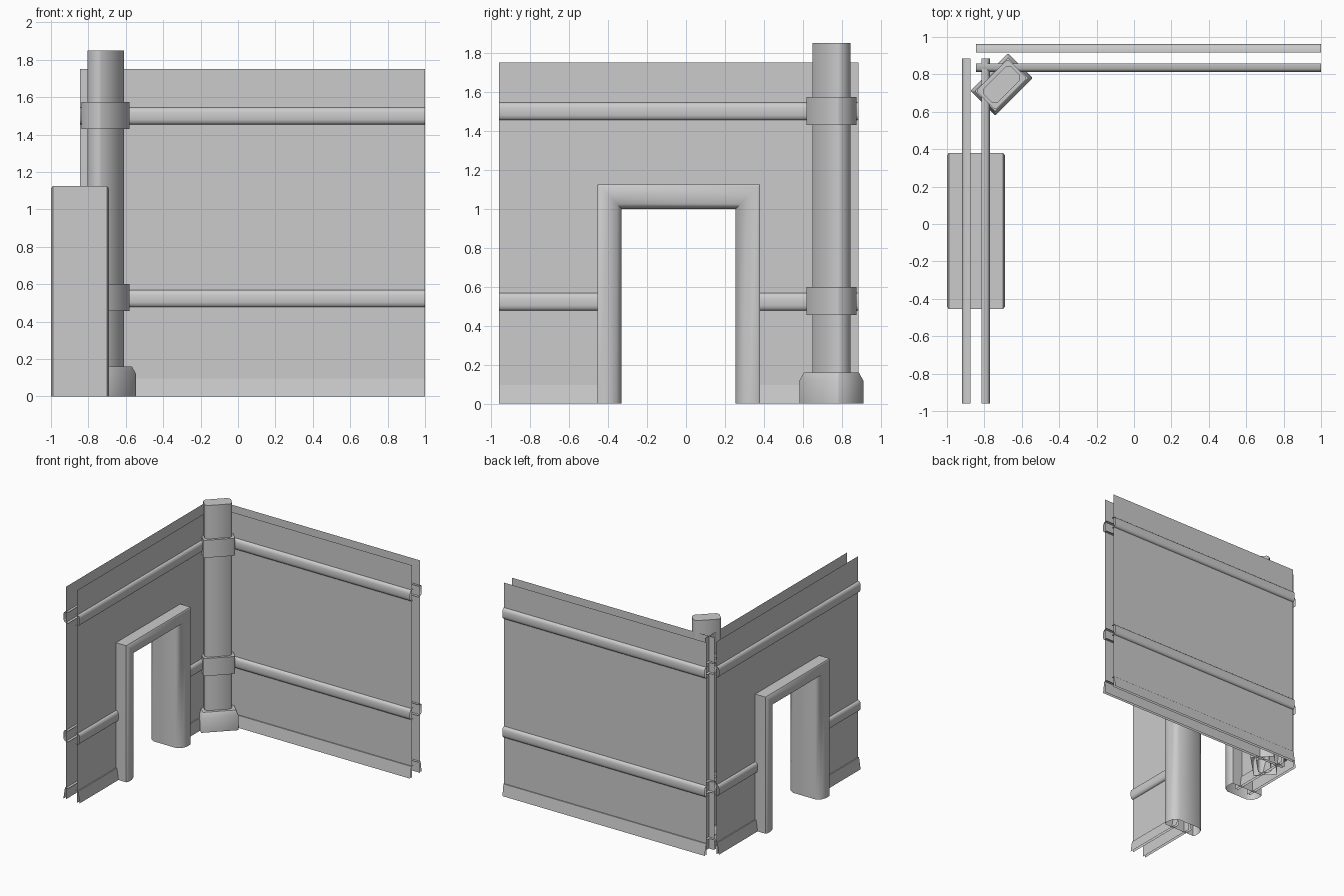
import bpy
import math
from mathutils import Vector

cube = bpy.data.objects.get("Cube")
if cube:
    bpy.data.objects.remove(cube, do_unlink=True)

grey = bpy.data.materials.new("plain_grey")
grey.use_nodes = True
COLOUR = (0.6, 0.6, 0.6, 1)
grey.diffuse_color = COLOUR
grey.node_tree.nodes["Principled BSDF"].inputs["Base Color"].default_value = COLOUR


def make(name, verts, faces, smooth=True):
    mesh = bpy.data.meshes.new(name)
    mesh.from_pydata([tuple(v) for v in verts], [], faces)
    mesh.materials.append(grey)
    if smooth:
        mesh.shade_smooth()
        mesh.set_sharp_from_angle(angle=math.radians(50))
    obj = bpy.data.objects.new(name, mesh)
    bpy.context.collection.objects.link(obj)
    return obj


def loft(name, rings, closed=True, cap_end=False):
    """Skin a list of equal-length rings of points."""
    n = len(rings[0])
    verts = [p for ring in rings for p in ring]
    faces = []
    for r in range(len(rings) - 1):
        for i in range(n if closed else n - 1):
            j = (i + 1) % n
            faces.append((r * n + i, r * n + j, (r + 1) * n + j, (r + 1) * n + i))
    if cap_end:
        faces.append(tuple(range((len(rings) - 1) * n, len(rings) * n)))
    return make(name, verts, faces)


WALL_TOP = 1.75
RAIL_HEIGHTS = (0.523, 1.5)
RAIL = [(-.022, .045), (.006, .045), (.017, .036), (.022, .02),
        (.022, -.02), (.017, -.036), (.006, -.045), (-.022, -.045)]
BASEBOARD = [(-.022, .095), (.008, .095), (.022, 0)]

# door frame extents along y, and its height and trim width
DOOR_Y = (-.455, .38)
DOOR_TOP = 1.125
TRIM = .125


def wall_skin(name, at, span, door=None):
    """One sheet with rails; at(s, out, z) places a point on the wall."""
    # sheet, split around the doorway
    if door:
        d0, d1, dz = door
        panels = [(span[0], d0, 0), (d0, d1, dz), (d1, span[1], 0)]
        low_runs = [(span[0], d0), (d1, span[1])]
    else:
        panels = [(span[0], span[1], 0)]
        low_runs = [span]
    verts, faces = [], []
    for a, b, z in panels:
        k = len(verts)
        verts += [at(a, 0, z), at(b, 0, z), at(b, 0, WALL_TOP), at(a, 0, WALL_TOP)]
        faces.append((k, k + 1, k + 2, k + 3))
    make(name + "_panel", verts, faces, smooth=False)

    # rounded rails and sloped baseboard, stopping inside the door trim
    def bar(part, profile, run, z0):
        loft(name + part, [[at(s, o, z + z0) for o, z in profile] for s in run],
             closed=False)

    bar("_upper_rail", RAIL, span, RAIL_HEIGHTS[1])
    for run in low_runs:
        bar("_lower_rail", RAIL, run, RAIL_HEIGHTS[0])
        bar("_baseboard", BASEBOARD, run, 0)


# walls, each an inner and outer sheet
half = TRIM / 2
opening = (DOOR_Y[0] + half, DOOR_Y[1] - half, DOOR_TOP - half)
wall_skin("back_wall_inner", lambda s, o, z: (s, .835 - o, z), (-.845, 1))
wall_skin("back_wall_outer", lambda s, o, z: (s, .94 + o, z), (-.845, 1))
wall_skin("side_wall_inner", lambda s, o, z: (-.793 + o, s, z), (-.96, .885), opening)
wall_skin("side_wall_outer", lambda s, o, z: (-.897 - o, s, z), (-.96, .885), opening)

# door frame, a mitred profile of (inset, depth) swept up, across and down
side = [(0, .145), (.012, .154), (.06, .154), (.1, .14), (TRIM, .1)]
trim = side + [(w, -d) for w, d in reversed(side)]
y0, y1 = DOOR_Y
loft("door_frame", [
    [(-.845 + d, y0 + w, 0) for w, d in trim],
    [(-.845 + d, y0 + w, DOOR_TOP - w) for w, d in trim],
    [(-.845 + d, y1 - w, DOOR_TOP - w) for w, d in trim],
    [(-.845 + d, y1 - w, 0) for w, d in trim]])

# corner column, turned to face the room
CENTRE = Vector((-.708, .746, 0))
ALONG = Vector((1, 1, 0)).normalized()
ACROSS = Vector((1, -1, 0)).normalized()


def column_ring(a, b, c, z):
    """Rectangle of half sizes a and b with corners cut by c."""
    pts = [(a - c, -b), (a, c - b), (a, b - c), (a - c, b),
           (c - a, b), (-a, b - c), (-a, c - b), (c - a, -b)]
    return [CENTRE + ALONG * u + ACROSS * v + Vector((0, 0, z)) for u, v in pts]


loft("column_shaft", [column_ring(.105, .053, .02, z) for z in (0, 1.85)], cap_end=True)
loft("column_base", [column_ring(.142, .093, .004, 0),
                     column_ring(.142, .093, .004, .12),
                     column_ring(.126, .077, .004, .16)], cap_end=True)
for name, z in (("lower_collar", RAIL_HEIGHTS[0] + .005), ("upper_collar", RAIL_HEIGHTS[1] + .002)):
    collar = loft(name, [column_ring(.12, .073, .012, z + dz) for dz in (-.072, .072)],
                  cap_end=True)
    # close the underside too
    mesh = collar.data
    pts = [v.co.copy() for v in mesh.vertices]
    faces = [tuple(p.vertices) for p in mesh.polygons] + [tuple(reversed(range(8)))]
    mesh.clear_geometry()
    mesh.from_pydata(pts, [], faces)
    mesh.shade_smooth()
    mesh.set_sharp_from_angle(angle=math.radians(50))
